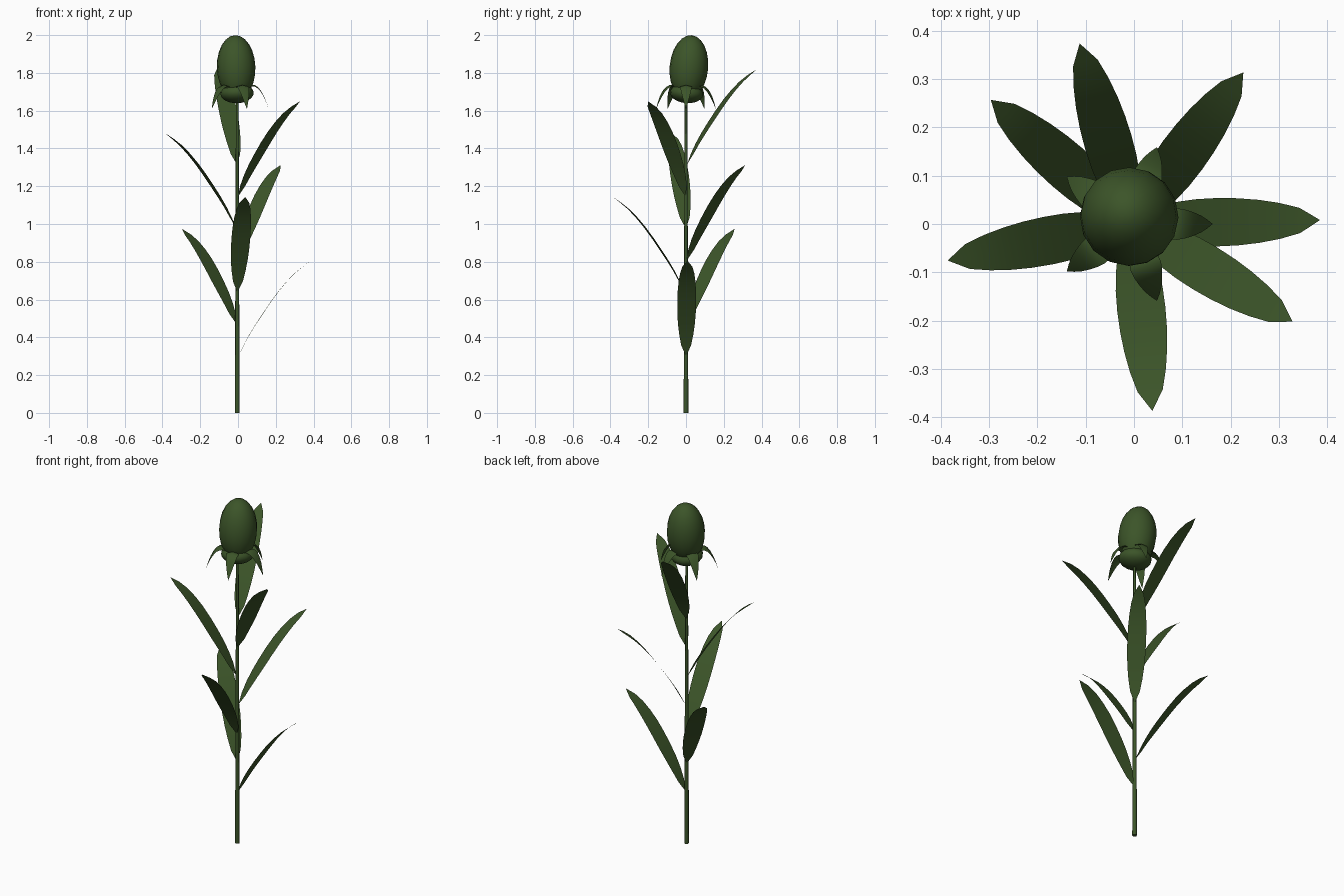
import bpy, bmesh, math
from mathutils import Vector, Matrix

if "Cube" in bpy.data.objects:
    bpy.data.objects.remove(bpy.data.objects["Cube"])

CX = -0.004  # stem axis x


def material(name, rgb):
    m = bpy.data.materials.new(name)
    m.diffuse_color = (*rgb, 1)
    m.use_nodes = True
    m.node_tree.nodes["Principled BSDF"].inputs["Base Color"].default_value = m.diffuse_color
    return m


green = material("dark green", (0.045, 0.09, 0.022))


def add(name, bm, smooth=True):
    me = bpy.data.meshes.new(name)
    bm.to_mesh(me)
    bm.free()
    me.materials.append(green)
    for p in me.polygons:
        p.use_smooth = smooth
    ob = bpy.data.objects.new(name, me)
    bpy.context.collection.objects.link(ob)
    return ob


def sample(path, t):
    # smooth (Catmull-Rom) point on a radius/height path
    n = len(path) - 1
    i = min(int(t * n), n - 1)
    u = t * n - i
    P = [Vector(p) for p in path]
    a = P[i - 1] if i > 0 else 2 * P[0] - P[1]
    d = P[i + 2] if i + 2 <= n else 2 * P[n] - P[n - 1]
    b, c = P[i], P[i + 1]
    return 0.5 * (2 * b + (c - a) * u + (2 * a - 5 * b + 4 * c - d) * u * u
                  + (3 * b - a - 3 * c + d) * u ** 3)


def blade(name, path, width, angle, z, steps, keel=0.0):
    # a thin leaf surface swept along a path, turned about the stem
    bm = bmesh.new()
    rows = []
    for k in range(steps + 1):
        t = k / steps
        r, h = sample(path, t)
        w = width(t)
        rows.append([bm.verts.new((r, s * w, h - keel * abs(s) * w)) for s in (-1, 0, 1)])
    for a, b in zip(rows, rows[1:]):
        for j in (0, 1):
            bm.faces.new((a[j], b[j], b[j + 1], a[j + 1]))
    bmesh.ops.remove_doubles(bm, verts=bm.verts, dist=0.0005)
    bm.transform(Matrix.Translation((CX, 0, z)) @ Matrix.Rotation(math.radians(angle), 4, 'Z'))
    return add(name, bm)


# Stem: slim tapered rod
bm = bmesh.new()
bmesh.ops.create_cone(bm, cap_ends=True, segments=8, radius1=0.0125, radius2=0.007, depth=1.68,
                      matrix=Matrix.Translation((CX, 0, 0.84)))
stem = add("stem", bm)
bpy.context.view_layer.objects.active = stem
stem.select_set(True)
bpy.ops.object.shade_smooth_by_angle(angle=math.radians(50))

# Leaves: spiral up the stem by the golden angle
leaf_path = [(0.005, 0.0), (0.065, 0.115), (0.135, 0.225), (0.22, 0.345), (0.305, 0.44), (0.389, 0.505)]
for i in range(7):
    blade(f"leaf_{i + 1}", leaf_path,
          lambda t: 0.05 * max(0.0, math.sin(math.pi * t)) ** 0.55,
          1.2 + 137.5 * i, 0.30 + 0.169 * i, 10)

# Bud: egg leaning slightly back; calyx: flattened ball beneath it
lean = Vector((-0.035, 0.09, 1)).to_track_quat('Z', 'Y').to_matrix().to_4x4()
for name, centre, size in (("bud", 0.17, (0.102, 0.102, 0.171)),
                           ("calyx", 0.032, (0.088, 0.088, 0.052))):
    bm = bmesh.new()
    bmesh.ops.create_uvsphere(bm, u_segments=16, v_segments=12, radius=1)
    bm.transform(Matrix.Translation((CX, 0, 1.66)) @ lean
                 @ Matrix.Translation((0, 0, centre)) @ Matrix.Diagonal((*size, 1)))
    add(name, bm)

# Sepals: five drooping pointed blades around the bud base
sepal_path = [(0.04, 1.705), (0.075, 1.735), (0.11, 1.725), (0.142, 1.675), (0.167, 1.608)]
for i in range(5):
    blade(f"sepal_{i + 1}", sepal_path,
          lambda t: 0.038 * min(1.0, 0.6 + t) * (1 - t ** 2.2),
          72 * i, 0, 8, keel=0.25)
